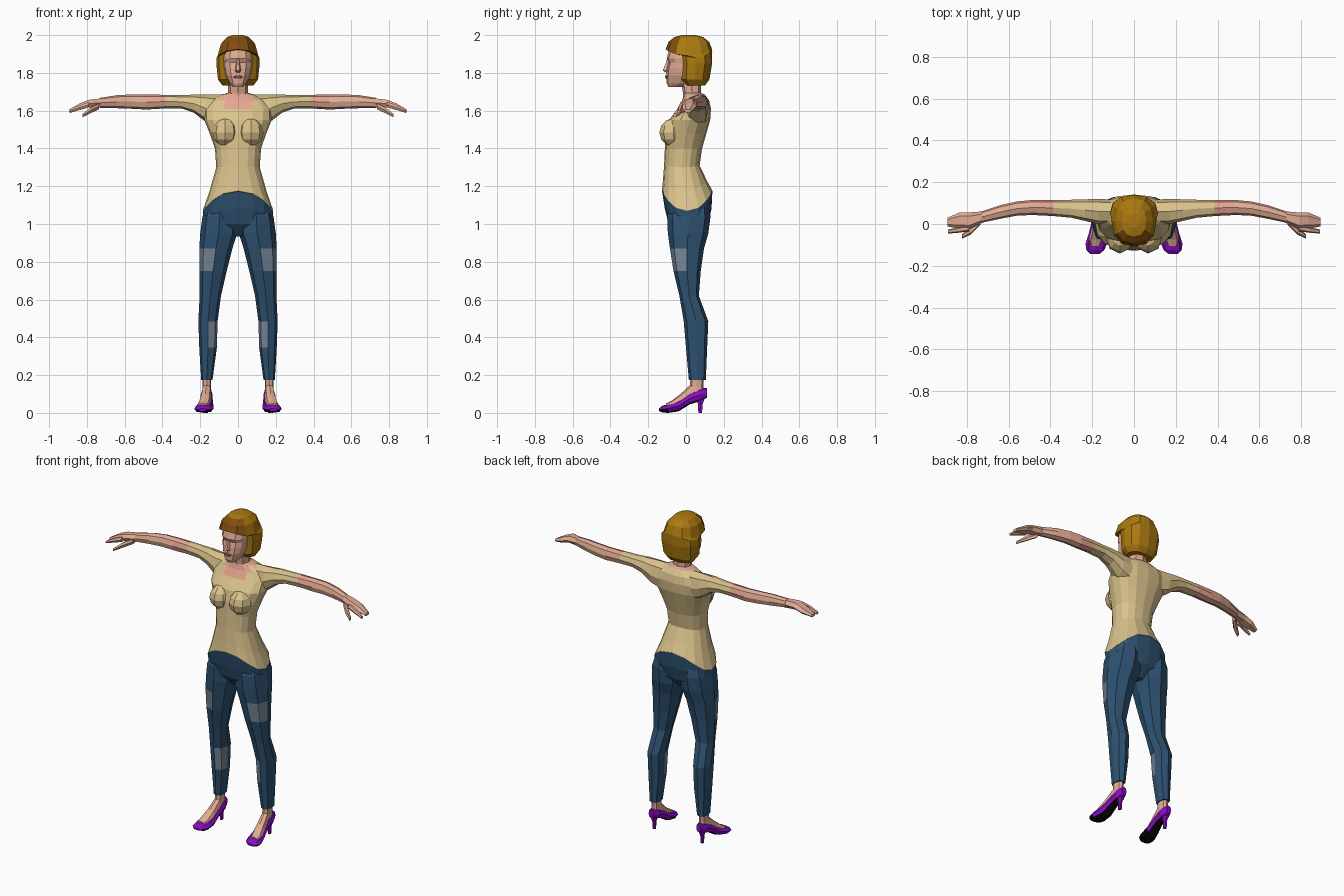
import bpy, bmesh, math


def material(name, r, g, b):
    m = bpy.data.materials.new(name)
    lin = [((c / 255 + 0.055) / 1.055) ** 2.4 if c > 10 else c / 3295 for c in (r, g, b)]
    m.diffuse_color = (*lin, 1)
    return m


SKIN = material("skin", 226, 172, 148)
PINK = material("pink skin", 229, 165, 145)
SHIRT = material("tan shirt", 219, 195, 141)
JEANS = material("blue denim", 46, 82, 113)
PATCH = material("faded denim", 118, 134, 150)
HAIR = material("gold hair", 172, 122, 16)
FRINGE = material("brown hair", 130, 78, 14)
SHOE = material("purple shoe", 138, 12, 196)
SOLE = material("black sole", 10, 8, 10)
LIPS = material("lips", 178, 112, 98)


def finish(name, bm, mats, rule, mirror):
    bmesh.ops.recalc_face_normals(bm, faces=bm.faces)
    bm.normal_update()
    if rule:
        for f in bm.faces:
            f.material_index = rule(f.calc_center_median(), f.normal)
    me = bpy.data.meshes.new(name)
    bm.to_mesh(me)
    bm.free()
    for m in mats:
        me.materials.append(m)
    ob = bpy.data.objects.new(name, me)
    bpy.context.collection.objects.link(ob)
    if mirror:
        ob.modifiers.new("mirror", "MIRROR").use_mirror_merge = False
    return ob


def loft(name, axis, rings, mats, n=8, rule=None, mirror=False, p=0.85):
    """Rings are (position, a_min, a_max, b_min, b_max, side droop)."""
    bm = bmesh.new()
    loops = []
    for t, a0, a1, b0, b1, *droop in rings:
        loop = []
        for i in range(n):
            w = 2 * math.pi * i / n
            c, s = round(math.cos(w), 6), round(math.sin(w), 6)
            a = (a0 + a1) / 2 + (a1 - a0) / 2 * math.copysign(abs(c) ** p, c)
            b = (b0 + b1) / 2 + (b1 - b0) / 2 * math.copysign(abs(s) ** p, s)
            u = t - (droop[0] * c * c if droop else 0)
            loop.append(bm.verts.new({"X": (u, a, b), "Y": (a, u, b), "Z": (a, b, u)}[axis]))
        loops.append(loop)
    for lo, hi in zip(loops, loops[1:]):
        for i in range(n):
            j = (i + 1) % n
            bm.faces.new((lo[i], lo[j], hi[j], hi[i]))
    bm.faces.new(loops[0])
    bm.faces.new(loops[-1])
    return finish(name, bm, mats, rule, mirror)


def sym(rows):
    """Rows of (z, half width, front, back, droop) made into centred rings."""
    return [(r[0], -r[1], r[1], *r[2:]) for r in rows]


# Hips of the jeans, up to the curved shirt hem
loft("jeans_hips", "Z", sym([
    (0.935, 0.03, -0.04, 0.06), (1.0, 0.16, -0.092, 0.115),
    (1.08, 0.186, -0.112, 0.135, 0.04), (1.175, 0.186, -0.127, 0.14, 0.105)]), [JEANS], n=16)

# Shirt body with the skin of the open neckline
loft("shirt_body", "Z", sym([
    (1.175, 0.187, -0.128, 0.141, 0.105), (1.23, 0.152, -0.122, 0.11, 0.06),
    (1.31, 0.115, -0.116, 0.072, 0.01), (1.4, 0.122, -0.112, 0.085),
    (1.48, 0.15, -0.108, 0.108), (1.55, 0.178, -0.09, 0.128),
    (1.61, 0.18, -0.045, 0.132), (1.655, 0.15, -0.02, 0.122),
    (1.685, 0.085, -0.012, 0.1), (1.695, 0.05, -0.01, 0.08)]),
    [SHIRT, PINK], n=16,
    rule=lambda c, nr: int((c.z > 1.6 and abs(c.x) < 0.09 and c.y < 0.04) or c.z > 1.685))

# Bust
bm = bmesh.new()
bmesh.ops.create_uvsphere(bm, u_segments=8, v_segments=6, radius=1)
for v in bm.verts:
    v.co = (0.068 + v.co.x * 0.068, -0.065 + v.co.y * 0.076, 1.485 + v.co.z * 0.075)
finish("shirt_bust", bm, [SHIRT], None, True)

# Sleeves and bare arms as far as the wrist
loft("arm", "X", [
    (0.07, 0.0, 0.115, 1.5, 1.685), (0.17, 0.0, 0.12, 1.54, 1.685),
    (0.235, 0.015, 0.118, 1.59, 1.685), (0.30, 0.03, 0.116, 1.612, 1.682),
    (0.385, 0.038, 0.116, 1.612, 1.684), (0.485, 0.043, 0.115, 1.606, 1.685),
    (0.56, 0.04, 0.108, 1.61, 1.686), (0.64, 0.025, 0.09, 1.613, 1.682),
    (0.73, 0.006, 0.06, 1.615, 1.668)],
    [SHIRT, PINK, SKIN], mirror=True,
    rule=lambda c, nr: 0 if c.x < 0.385 else 1 if c.x < 0.485 else 2)

# Hands: palm with fingers, forefinger and thumb
loft("hand", "X", [
    (0.725, 0.006, 0.06, 1.615, 1.668), (0.79, -0.025, 0.055, 1.615, 1.66),
    (0.835, -0.022, 0.055, 1.602, 1.642), (0.893, -0.012, 0.03, 1.59, 1.608)],
    [SKIN], n=6, mirror=True)
loft("forefinger", "X", [
    (0.79, -0.035, 0.0, 1.615, 1.648), (0.84, -0.042, -0.016, 1.602, 1.63),
    (0.89, -0.046, -0.026, 1.587, 1.603)], [SKIN], n=6, mirror=True)
loft("thumb", "X", [
    (0.735, -0.005, 0.03, 1.605, 1.64), (0.78, -0.05, -0.012, 1.585, 1.62),
    (0.822, -0.07, -0.048, 1.565, 1.585)], [SKIN], n=6, mirror=True)


# Trouser legs with a faded patch on thigh and shin
def patched(c, nr):
    thigh = 0.75 < c.z < 0.87 and nr.x > 0.05 and nr.y < -0.1
    shin = 0.345 < c.z < 0.485 and nr.x < -0.05 and nr.y < -0.1
    return int(thigh or shin)


loft("trouser_leg", "Z", [
    (0.175, 0.135, 0.195, 0.015, 0.105), (0.345, 0.112, 0.205, 0.0, 0.112),
    (0.485, 0.108, 0.21, -0.012, 0.118), (0.62, 0.09, 0.203, -0.035, 0.068),
    (0.75, 0.06, 0.205, -0.066, 0.078), (0.87, 0.03, 0.205, -0.085, 0.095),
    (0.95, 0.004, 0.2, -0.096, 0.118), (1.04, 0.005, 0.188, -0.1, 0.13),
    (1.1, 0.03, 0.165, -0.08, 0.12)], [JEANS, PATCH], rule=patched, mirror=True)

# Ankles and feet
loft("ankle", "Z", [
    (0.09, 0.145, 0.19, 0.025, 0.095), (0.14, 0.142, 0.188, 0.02, 0.092),
    (0.2, 0.142, 0.19, 0.025, 0.095)], [SKIN], mirror=True)
loft("foot", "Y", [
    (0.07, 0.148, 0.185, 0.09, 0.16), (0.03, 0.142, 0.19, 0.06, 0.155),
    (-0.03, 0.143, 0.203, 0.03, 0.1), (-0.075, 0.148, 0.215, 0.02, 0.065),
    (-0.105, 0.16, 0.21, 0.02, 0.05)], [SKIN], mirror=True)

# High-heeled shoes
loft("shoe", "Y", [
    (0.112, 0.15, 0.182, 0.08, 0.132), (0.075, 0.134, 0.197, 0.062, 0.13),
    (0.02, 0.134, 0.2, 0.045, 0.105), (-0.04, 0.13, 0.215, 0.008, 0.066),
    (-0.095, 0.13, 0.232, 0.0, 0.046), (-0.125, 0.142, 0.228, 0.002, 0.038),
    (-0.143, 0.165, 0.21, 0.01, 0.024)], [SHOE, SOLE], mirror=True,
    rule=lambda c, nr: int(nr.z < -0.5 and c.y < 0.05))
loft("shoe_heel", "Z", [
    (0.0, 0.158, 0.176, 0.064, 0.086), (0.045, 0.157, 0.177, 0.062, 0.09),
    (0.095, 0.143, 0.189, 0.04, 0.108)], [SHOE], n=6, mirror=True)

# Neck
loft("neck", "Z", sym([
    (1.65, 0.07, -0.015, 0.095), (1.69, 0.054, -0.015, 0.08),
    (1.80, 0.052, -0.035, 0.075)]), [SKIN])

# Head, with the eye line set back below the brow
loft("head", "Z", sym([
    (1.725, 0.026, -0.092, -0.02), (1.745, 0.045, -0.102, 0.03),
    (1.785, 0.065, -0.104, 0.06), (1.825, 0.074, -0.1, 0.08),
    (1.855, 0.076, -0.092, 0.08), (1.875, 0.078, -0.102, 0.08),
    (1.93, 0.07, -0.088, 0.08)]), [SKIN], n=12)
loft("nose", "Z", sym([
    (1.803, 0.012, -0.11, -0.08), (1.812, 0.016, -0.126, -0.08),
    (1.87, 0.007, -0.102, -0.08)]), [SKIN], n=6)
loft("lips", "Z", sym([
    (1.769, 0.012, -0.107, -0.09), (1.778, 0.026, -0.111, -0.08),
    (1.788, 0.01, -0.109, -0.09)]), [LIPS], n=8)

# Bobbed hair with a darker swept fringe
loft("hair", "Z", sym([
    (1.733, 0.082, 0.0, 0.1), (1.765, 0.106, -0.032, 0.124),
    (1.85, 0.115, -0.034, 0.138), (1.915, 0.113, -0.04, 0.139, 0.035),
    (1.925, 0.108, -0.108, 0.138, 0.035), (1.965, 0.09, -0.092, 0.122, 0.01),
    (1.99, 0.058, -0.06, 0.09), (2.0, 0.028, -0.02, 0.05)]),
    [HAIR, FRINGE], n=12,
    rule=lambda c, nr: int(c.z > 1.885 and c.y < -0.05))
